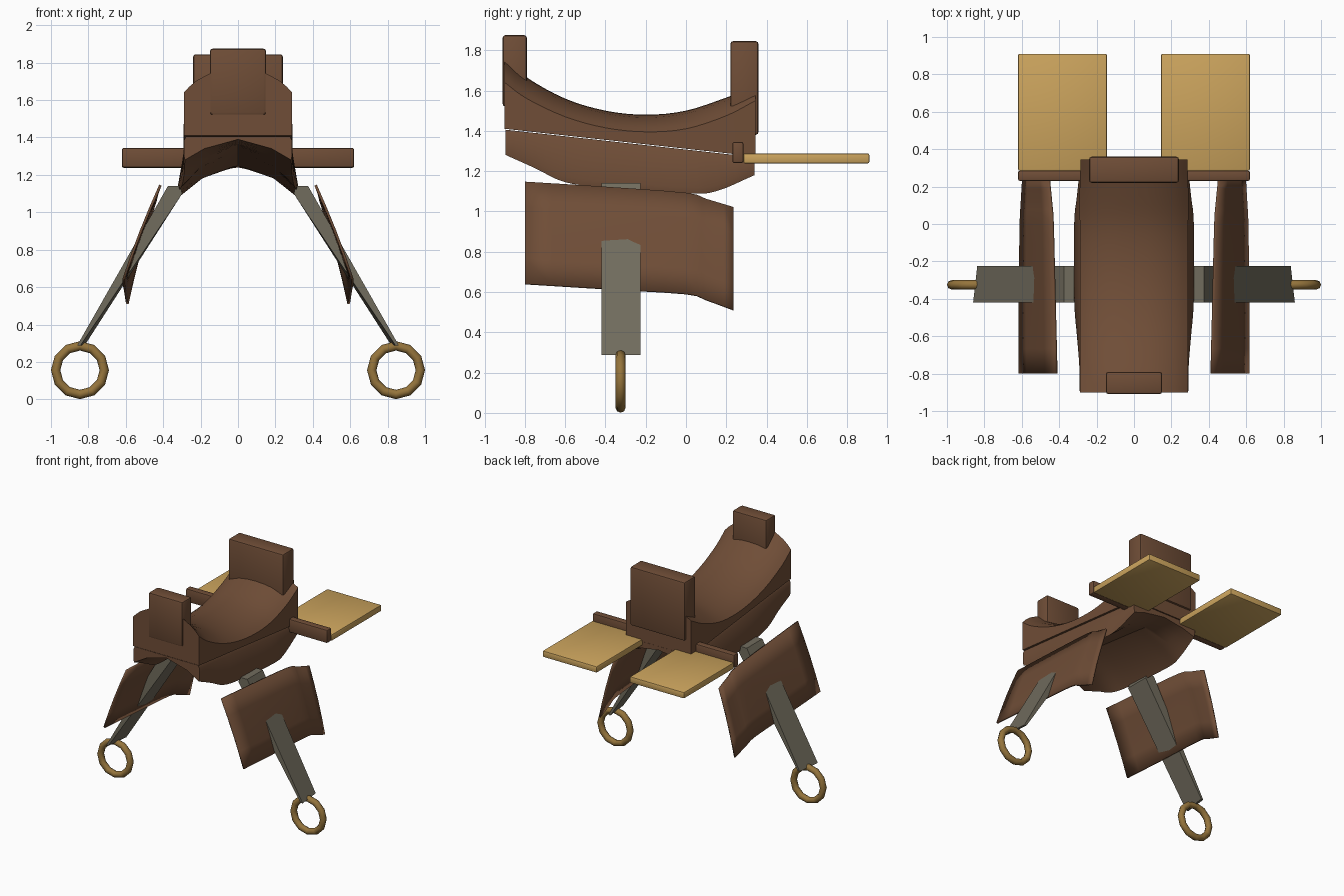
import bpy, bmesh, math
from mathutils import Vector

old = bpy.data.objects.get("Cube")
if old:
    bpy.data.objects.remove(old)


def material(name, rgb):
    m = bpy.data.materials.new(name)
    m.use_nodes = True
    col = (*rgb, 1)
    m.diffuse_color = col
    m.node_tree.nodes["Principled BSDF"].inputs["Base Color"].default_value = col
    return m


LEATHER = material("brown leather", (0.16, 0.075, 0.038))
TAN = material("tan board", (0.60, 0.37, 0.11))
STRAP = material("grey strap", (0.165, 0.15, 0.11))
BRASS = material("dull brass", (0.30, 0.175, 0.045))


def finish(ob, mat, mirror=False, angle=40):
    ob.data.materials.append(mat)
    bpy.ops.object.select_all(action="DESELECT")
    ob.select_set(True)
    bpy.context.view_layer.objects.active = ob
    bpy.ops.object.shade_smooth_by_angle(angle=math.radians(angle))
    if mirror:
        ob.modifiers.new("Mirror", "MIRROR")
    return ob


def new_object(name, bm):
    bmesh.ops.recalc_face_normals(bm, faces=bm.faces)
    me = bpy.data.meshes.new(name)
    bm.to_mesh(me)
    bm.free()
    ob = bpy.data.objects.new(name, me)
    bpy.context.collection.objects.link(ob)
    return ob


def smooth_rows(rows, steps=4):
    """Catmull-Rom resampling of station tuples."""
    rows = [Vector(r) for r in rows]
    out = []
    for i in range(len(rows) - 1):
        b, c = rows[i], rows[i + 1]
        a = rows[i - 1] if i else b * 2 - c
        d = rows[i + 2] if i + 2 < len(rows) else c * 2 - b
        for k in range(steps):
            t = k / steps
            out.append((b * 2 + (c - a) * t + (a * 2 - b * 5 + c * 4 - d) * t**2
                        + (b * 3 - a - c * 3 + d) * t**3) / 2)
    return out + [rows[-1]]


def loft(name, rings, closed=True):
    """Skin a list of point rings; closed rings get end caps."""
    bm = bmesh.new()
    vs = [[bm.verts.new(p) for p in ring] for ring in rings]
    n = len(vs[0])
    for a, b in zip(vs, vs[1:]):
        for i in range(n if closed else n - 1):
            j = (i + 1) % n
            bm.faces.new((a[i], a[j], b[j], b[i]))
    if closed:
        bm.faces.new(vs[0])
        bm.faces.new(vs[-1])
    return new_object(name, bm)


def full_ring(half, y):
    """Mirror a half outline that starts and ends on x = 0."""
    pts = half + [(-x, z) for x, z in half[-2:0:-1]]
    return [(x, y, z) for x, z in pts]


def box(name, lo, hi, mat, bevel=0.01, mirror=False):
    bm = bmesh.new()
    bmesh.ops.create_cube(bm, size=1)
    for v in bm.verts:
        v.co = Vector([l + (h - l) * (c + 0.5) for l, h, c in zip(lo, hi, v.co)])
    bmesh.ops.bevel(bm, geom=bm.edges[:], offset=bevel, segments=2,
                    profile=0.5, affect="EDGES")
    return finish(new_object(name, bm), mat, mirror)


def under(y):
    """Height of the seam between seat and pad."""
    return 1.41 - 0.11 * (y + 0.9)


# Seat: y, half width, crown height, shoulder height
seat = smooth_rows([
    (-0.9, 0.29, 1.765, 1.64), (-0.79, 0.29, 1.665, 1.56), (-0.6, 0.29, 1.56, 1.47),
    (-0.4, 0.29, 1.50, 1.415), (-0.2, 0.29, 1.48, 1.395), (0, 0.29, 1.50, 1.41),
    (0.2, 0.29, 1.565, 1.475), (0.345, 0.285, 1.62, 1.55)])
CROWN = [(0, 1), (0.25, 0.97), (0.5, 0.84), (0.76, 0.52), (0.9, 0.25), (1, 0)]
rings = []
for y, w, top, side in seat:
    half = [(w * u, side + (top - side) * h) for u, h in CROWN]
    rings.append(full_ring(half + [(w, under(y)), (0, under(y))], y))
finish(loft("seat", rings), LEATHER)

# Under-seat pad with an arched underside: y, half width, lower edge, arch apex
pad = smooth_rows([
    (-0.895, 0.29, 1.28, 1.39), (-0.75, 0.293, 1.215, 1.37), (-0.6, 0.305, 1.145, 1.35),
    (-0.4, 0.32, 1.12, 1.32), (0, 0.32, 1.09, 1.27), (0.15, 0.305, 1.10, 1.25),
    (0.34, 0.285, 1.18, 1.24)])
rings = []
for y, w, low, apex in pad:
    top = under(y) - 0.004
    half = [(0, top), (0.278, top), (0.288, top - 0.02),
            (w, low + 0.03), (w * 0.98, low), (w * 0.62, low + (apex - low) * 0.55), (0, apex)]
    rings.append(full_ring(half, y))
finish(loft("under_pad", rings), LEATHER)

# Upright blocks at both ends of the seat
box("front_horn", (-0.15, -0.91, 1.52), (0.15, -0.79, 1.875), LEATHER, 0.014)
box("rear_cantle", (-0.24, 0.22, 1.38), (0.24, 0.36, 1.845), LEATHER, 0.014)

# Rear carrying boards and the bars holding them
box("board_bar", (0.145, 0.23, 1.24), (0.62, 0.285, 1.345), LEATHER, 0.01, True)
box("rear_board", (0.145, 0.285, 1.238), (0.62, 0.91, 1.288), TAN, 0.008, True)

# Side flaps: y, top x, top z, bottom x, bottom z
flap = smooth_rows([
    (-0.8, 0.415, 1.145, 0.612, 0.64), (-0.4, 0.425, 1.12, 0.61, 0.615),
    (0, 0.435, 1.09, 0.605, 0.59), (0.1, 0.442, 1.06, 0.60, 0.56),
    (0.235, 0.455, 1.02, 0.592, 0.51)], 3)
rings = [[(x0 + (x1 - x0) * t + 0.008 * math.sin(math.pi * t), y, z0 + (z1 - z0) * t)
          for t in (0, 0.25, 0.5, 0.75, 1)] for y, x0, z0, x1, z1 in flap]
ob = loft("side_flap", rings, closed=False)
sol = ob.modifiers.new("Thickness", "SOLIDIFY")
sol.thickness = 0.014
sol.offset = 0
finish(ob, LEATHER, True)

# Hanging straps, tapering and twisting slightly towards the ring
rings = [[(x - (tw if z < 0.5 else 0), y, z) for x, z in
          ((0.375, 1.14), (0.31, 1.14), (0.298, 1.10), (0.842, 0.288), (0.86, 0.288))]
         for y, tw in ((-0.42, 0), (-0.225, 0.022))]
finish(loft("hanging_strap", rings), STRAP, True, 20)

# Stirrup rings
bpy.ops.mesh.primitive_torus_add(major_segments=12, minor_segments=8,
                                 major_radius=0.13, minor_radius=0.025,
                                 location=(0.845, -0.325, 0.156),
                                 rotation=(math.pi / 2, 0, 0))
ob = bpy.context.object
ob.name = "stirrup_ring"
bpy.ops.object.transform_apply(location=True, rotation=True, scale=True)
finish(ob, BRASS, True, 50)
